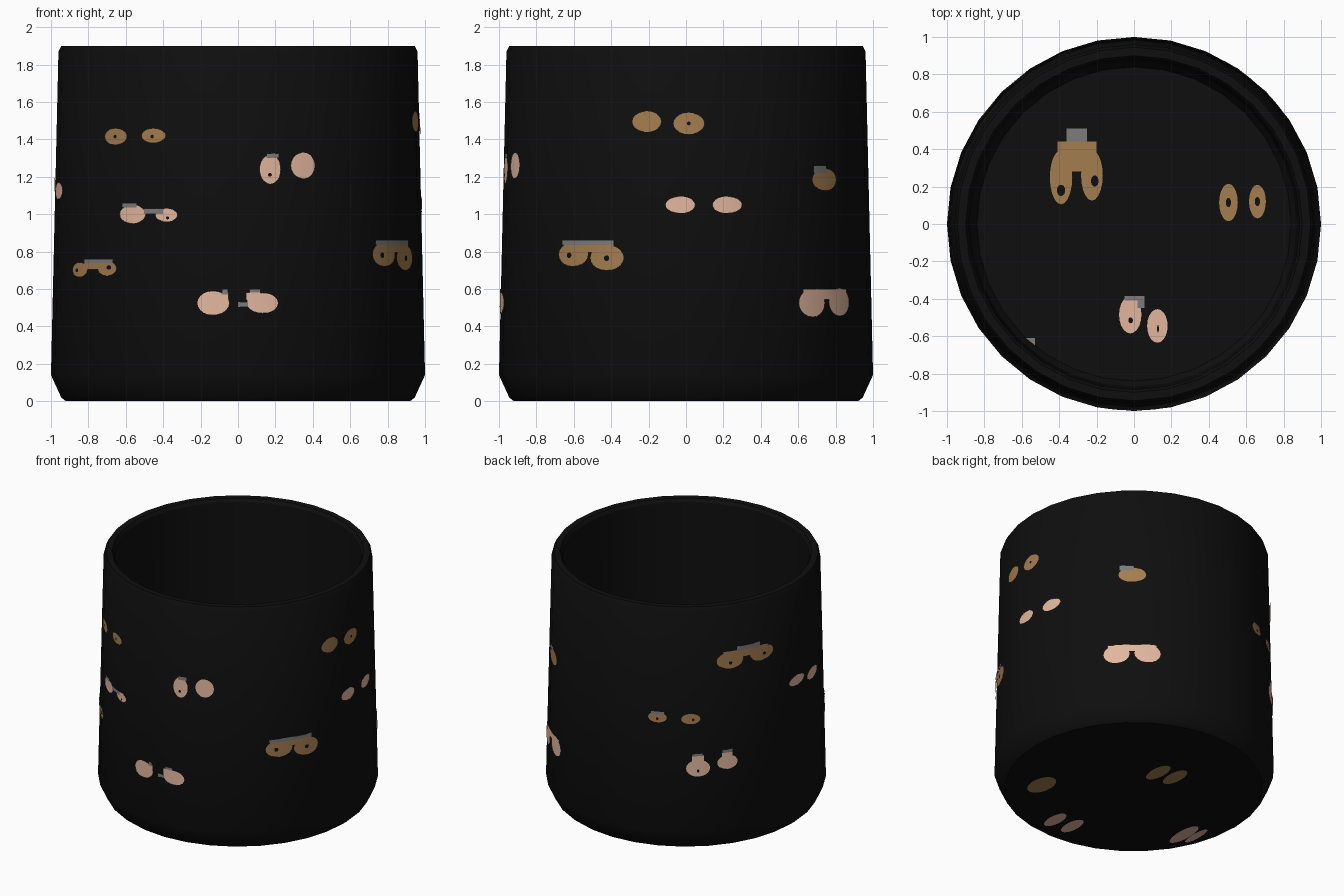
import bpy, bmesh, math


def material(name, col):
    m = bpy.data.materials.new(name)
    m.diffuse_color = (*col, 1)
    return m


BLACK = material("black glaze", (0.0045, 0.0045, 0.0045))
GOLD = material("gold tan", (0.37, 0.205, 0.08))
PEACH = material("peach", (0.76, 0.47, 0.34))
GREY = material("grey", (0.2, 0.2, 0.2))


def finish(bm, name, mat, angle=40):
    me = bpy.data.meshes.new(name)
    bm.to_mesh(me)
    bm.free()
    me.materials.append(mat)
    ob = bpy.data.objects.new(name, me)
    bpy.context.collection.objects.link(ob)
    bpy.ops.object.select_all(action='DESELECT')
    ob.select_set(True)
    bpy.context.view_layer.objects.active = ob
    bpy.ops.object.shade_smooth_by_angle(angle=math.radians(angle))
    return ob


# Cup body: turned profile with 32 sides
profile = [(0, 0), (0.92, 0), (0.945, 0.02), (1.0, 0.14), (0.96, 1.87), (0.945, 1.9),
           (0.9, 1.9), (0.885, 1.875), (0.87, 0.15), (0.84, 0.1), (0, 0.1)]
bm = bmesh.new()
vs = [bm.verts.new((r, 0, z)) for r, z in profile]
es = [bm.edges.new(p) for p in zip(vs, vs[1:])]
bmesh.ops.spin(bm, geom=vs + es, cent=(0, 0, 0), axis=(0, 0, 1),
               angle=2 * math.pi, steps=32, use_duplicate=False)
bmesh.ops.remove_doubles(bm, verts=bm.verts, dist=0.0005)
bmesh.ops.recalc_face_normals(bm, faces=bm.faces)
finish(bm, "cup_body", BLACK, 30)


# Surface maps: wall (degrees from front, height), inner floor and underside
def wall(u, v, lift):
    r = 1.0 - 0.04 * (v - 0.14) / 1.73 + 0.002 + lift
    a = math.radians(u)
    return (r * math.sin(a), -r * math.cos(a), v)


def floor(u, v, lift):
    return (u, v, 0.1 + lift)


def under(u, v, lift):
    return (u, v, -lift / 2)


def blob(bm, surf, u, v, ru, rv, lift):
    # Oval patch made of rings so it follows the curve
    n = 20
    ring = [bm.verts.new(surf(u, v, lift))] * n
    for k in (1 / 3, 2 / 3, 1):
        new = [bm.verts.new(surf(u + k * ru * math.cos(2 * math.pi * i / n),
                                 v + k * rv * math.sin(2 * math.pi * i / n), lift))
               for i in range(n)]
        for i in range(n):
            j = (i + 1) % n
            f = [ring[i], new[i], new[j], ring[j]]
            f = bm.faces.new(f[:3] if ring[i] is ring[j] else f)
            if surf is under:
                f.normal_flip()
        ring = new


def bar(bm, surf, u0, u1, v0, v1, lift):
    # Rectangular patch in narrow strips
    n = 8
    cols = []
    for i in range(n + 1):
        u = u0 + (u1 - u0) * i / n
        cols.append([bm.verts.new(surf(u, v, lift)) for v in (v0, v1)])
    for a, b in zip(cols, cols[1:]):
        bm.faces.new((a[0], b[0], b[1], a[1]))


def patches(name, mat, lift, ovals, bars=()):
    bm = bmesh.new()
    for surf, items in ovals:
        for it in items:
            blob(bm, surf, *it, lift)
    for surf, items in bars:
        for it in items:
            bar(bm, surf, *it, lift + 0.0005)
    finish(bm, name, mat)


# Gold lens pairs
patches("gold_lenses", GOLD, 0.003, [
    (wall, [(-42.2, 1.415, 4.8, .045), (-27.7, 1.42, 4.3, .04),
            (-58.7, .703, 4.5, .04), (-45, .71, 4.2, .04),
            (52.3, .785, 5.8, .065), (64.6, .767, 5.8, .068),
            (77.5, 1.495, 4.8, .056), (90.9, 1.485, 5, .058),
            (139.3, 1.185, 5.8, .06), (203, 1.04, 4, .04), (217, 1.035, 4, .04),
            (234, 1.47, 6, .065), (249, 1.48, 6, .06)]),
    (floor, [(-.39, .25, .06, .145), (-.225, .26, .058, .135),
             (.505, .115, .05, .1), (.66, .12, .045, .09)]),
    (under, [(0, .27, .055, .12), (-.135, .296, .055, .12), (.525, -.4, .08, .13)])],
    [(wall, [(-56, -42.4, .705, .74), (50, 67, .795, .835), (231, 252, 1.48, 1.54)]),
     (floor, [(-.41, -.2, .28, .44), (-.6, -.53, -.68, -.63)])])

# Peach lens pairs
patches("peach_lenses", PEACH, 0.003, [
    (wall, [(10.1, 1.24, 3.4, .078), (20.8, 1.26, 4.1, .07),
            (-35, 1.0, 5, .05), (-22.9, .995, 3.8, .035),
            (-7.6, .525, 5, .065), (7.5, .525, 4.9, .055),
            (88.2, 1.05, 4.7, .045), (103, 1.05, 4.8, .045),
            (132.7, .525, 5.5, .075), (145.6, .53, 5.6, .075),
            (269, 1.155, 5.5, .04), (282, 1.125, 5.5, .045),
            (220, .65, 5, .065), (232.4, .68, 4.4, .055)]),
    (floor, [(-.02, -.485, .06, .1), (.125, -.545, .055, .09)]),
    (under, [(.13, -.72, .05, .11), (-.02, -.71, .05, .11), (-.71, -.29, .05, .15),
             (-.79, -.25, .03, .12)])],
    [(wall, [(129, 149.5, .545, .6), (217.5, 222.5, .68, .75), (230, 234.5, .7, .76),
             (-6, -2.9, .54, .58), (2.5, 7, .54, .58)])])

# Grey frame remnants above and between lenses
patches("grey_frames", GREY, 0.0045, [], [
    (wall, [(9, 13, 1.3, 1.325), (-39, -33.4, 1.035, 1.06), (-30.7, -24, 1.0, 1.03),
            (-56, -42.4, .74, .76), (48, 67, .835, .862), (-5, -3, .57, .6),
            (3.5, 6.9, .58, .6), (0, 3, .505, .53), (134, 140, 1.22, 1.26),
            (200, 206, 1.065, 1.085), (237, 248, 1.535, 1.57),
            (217.5, 222, .745, .765), (230, 234.5, .755, .78)]),
    (floor, [(-.36, -.25, .44, .51), (.02, .055, -.45, -.385), (-.05, .055, -.41, -.385),
             (-.6, -.53, -.63, -.61)])])

# Small black pupils
patches("pupils", BLACK, 0.006, [
    (wall, [(-42.2, 1.415, .6, .01), (-28, 1.415, .6, .01), (10, 1.21, .6, .01),
            (-22.4, .98, .5, .008), (-60, .7, .8, .01), (-44, .715, 1, .012),
            (51, .78, .9, .015), (64.7, .765, .9, .015), (90.9, 1.485, .6, .01),
            (203, 1.03, .6, .01), (218, 1.03, .6, .01), (234, 1.45, .8, .012),
            (250, 1.47, .8, .012), (220, .63, .5, .012)]),
    (floor, [(-.39, .18, .022, .03), (-.21, .23, .02, .03), (.505, .115, .014, .024),
             (.66, .12, .014, .024), (-.018, -.515, .012, .016), (.128, -.56, .005, .02)])])
